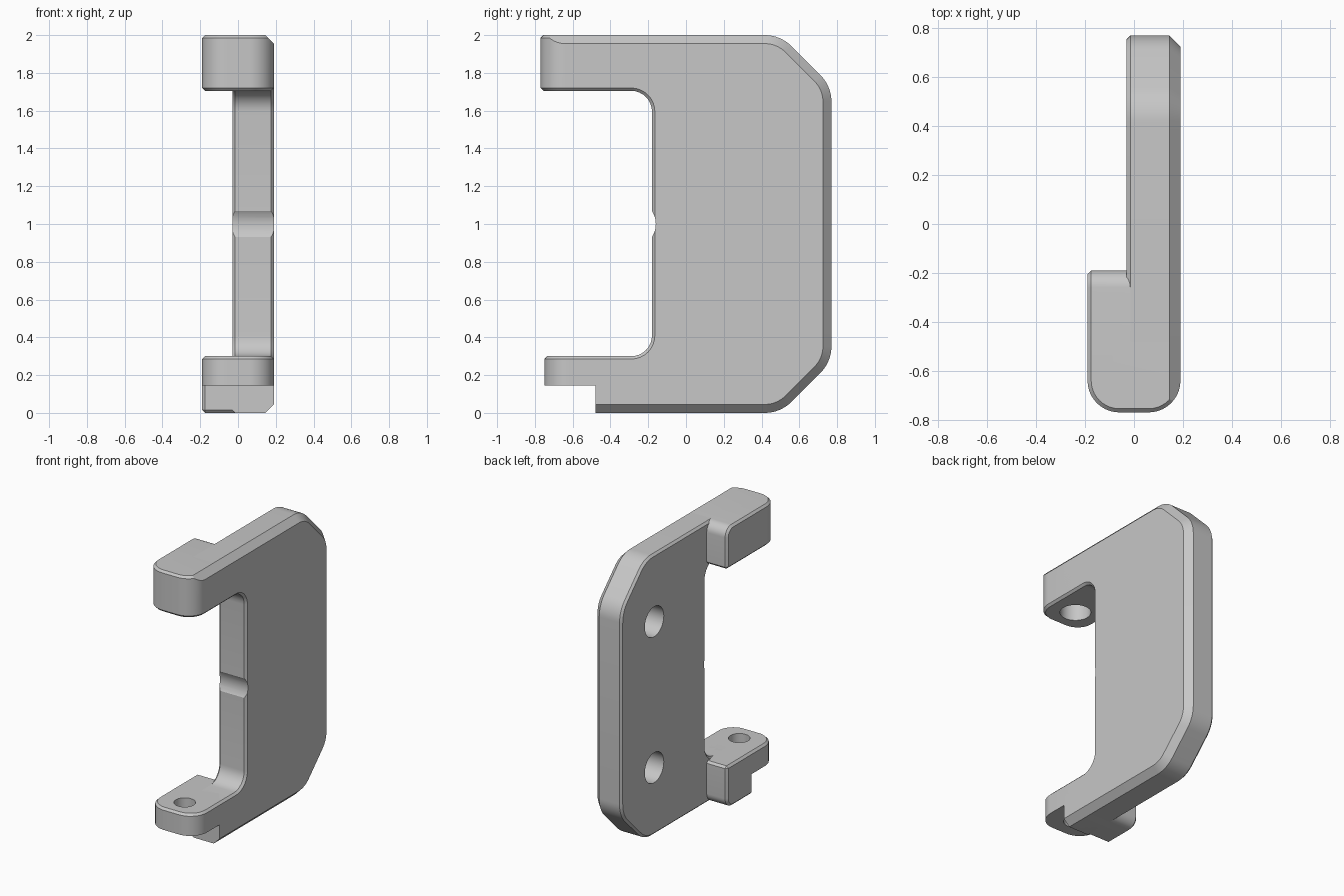
import bpy
import bmesh
import math
from mathutils import Vector, Matrix

cube = bpy.data.objects.get("Cube")
if cube:
    bpy.data.objects.remove(cube, do_unlink=True)

grey = bpy.data.materials.new("plain grey")
grey.use_nodes = True
grey.diffuse_color = (0.57, 0.57, 0.57, 1)
grey.node_tree.nodes["Principled BSDF"].inputs["Base Color"].default_value = grey.diffuse_color

SMALL, LARGE = 0.015, 0.045      # chamfer sizes
HALF = 0.19                      # half width in x
PLATE_X = -0.03                  # inner face of the plate


def make_object(name, bm):
    bmesh.ops.recalc_face_normals(bm, faces=bm.faces)
    mesh = bpy.data.meshes.new(name)
    bm.to_mesh(mesh)
    bm.free()
    mesh.materials.append(grey)
    obj = bpy.data.objects.new(name, mesh)
    bpy.context.collection.objects.link(obj)
    return obj


def bevel(bm, edges, size, segments=1):
    bmesh.ops.bevel(bm, geom=edges, offset=size, offset_type='OFFSET', segments=segments,
                    profile=0.5, affect='EDGES', clamp_overlap=False)


def rounded(corners):
    """Fillet each (y, z, radius) corner of a closed outline."""
    pts = []
    for i, (y, z, r) in enumerate(corners):
        p = Vector((0, y, z))
        if not r:
            pts.append(p)
            continue
        a = (Vector((0, *corners[i - 1][:2])) - p).normalized()
        b = (Vector((0, *corners[(i + 1) % len(corners)][:2])) - p).normalized()
        half = a.angle(b) / 2
        c = p + (a + b).normalized() * r / math.sin(half)
        t = r / math.tan(half)
        start, end = (p + a * t - c).normalized(), (p + b * t - c).normalized()
        pts += [c + start.slerp(end, k / 8).normalized() * r for k in range(9)]
    return pts


def drill(obj, centre, radius, depth, axis='Z'):
    """Subtract a cylinder centred on a point."""
    bm = bmesh.new()
    rot = Matrix.Rotation(math.pi / 2, 4, 'Y') if axis == 'X' else Matrix()
    bmesh.ops.create_cone(bm, cap_ends=True, segments=48, radius1=radius, radius2=radius,
                          depth=depth, matrix=Matrix.Translation(centre) @ rot)
    cutter = make_object("hole_cutter", bm)
    cutter.hide_render = True
    mod = obj.modifiers.new("hole", 'BOOLEAN')
    mod.operation, mod.solver, mod.object = 'DIFFERENCE', 'EXACT', cutter
    bpy.context.view_layer.objects.active = obj
    bpy.ops.object.modifier_apply(modifier=mod.name)
    bpy.data.objects.remove(cutter, do_unlink=True)


def block(name, y0, y1, z0, z1, front_radius=0, back_round=None, cut=None, sharp_base=False):
    """Chamfered block; back_round is the z of a rounded rear edge, cut a side (+1 top, -1 bottom)."""
    bm = bmesh.new()
    bmesh.ops.create_cube(bm, size=1, matrix=Matrix.Translation((0, (y0 + y1) / 2, (z0 + z1) / 2))
                          @ Matrix.Diagonal((2 * HALF, y1 - y0, z1 - z0, 1)))

    def along(axis, test):
        return [e for e in bm.edges
                if abs((e.verts[0].co - e.verts[1].co).normalized()[axis]) > 0.99
                and all(test(v.co) for v in e.verts)]

    if front_radius:
        bevel(bm, along(2, lambda c: c.y < y0 + 0.001), front_radius, 10)
    if back_round is not None:
        bevel(bm, along(0, lambda c: c.y > y1 - 0.001 and abs(c.z - back_round) < 0.001), 0.07, 8)
    bm.normal_update()
    bevel(bm, [e for e in bm.edges if e.calc_face_angle(0) > math.radians(40)
               and not (sharp_base and all(v.co.z < z0 + 0.001 for v in e.verts))], SMALL)
    if cut:
        edge_z = 2 if cut > 0 else 0
        bmesh.ops.bisect_plane(bm, geom=bm.verts[:] + bm.edges[:] + bm.faces[:],
                               plane_co=(HALF - LARGE, 0, edge_z), plane_no=(1, 0, cut),
                               clear_outer=True)
        bmesh.ops.holes_fill(bm, edges=[e for e in bm.edges if e.is_boundary], sides=0)
    return make_object(name, bm)


# Side plate: filleted outline, wide chamfer outside, narrow chamfer elsewhere
outline = rounded([
    (-0.48, 2, 0), (0.5, 2, 0.2), (0.77, 1.73, 0.2), (0.77, 0.27, 0.2), (0.5, 0, 0.2),
    (-0.48, 0, 0), (-0.48, 0.3, 0), (-0.18, 0.3, 0.11), (-0.18, 1.705, 0.11), (-0.48, 1.705, 0)])
bm = bmesh.new()
face = bm.faces.new([bm.verts.new(p + Vector((PLATE_X, 0, 0))) for p in outline])
top = bmesh.ops.extrude_face_region(bm, geom=[face])["geom"]
bmesh.ops.translate(bm, vec=(HALF - PLATE_X, 0, 0),
                    verts=[g for g in top if isinstance(g, bmesh.types.BMVert)])
if not any(all(v.co.x < PLATE_X + 0.001 for v in f.verts) for f in bm.faces):
    bm.faces.new([v for v in bm.verts if v.co.x < PLATE_X + 0.001])
bmesh.ops.recalc_face_normals(bm, faces=bm.faces)


def is_opening(e):
    return all(v.co.y < -0.1 and 0.2 < v.co.z < 1.8 for v in e.verts)


def is_front_end(e):
    return all(v.co.y < -0.479 for v in e.verts)


def rim(x):
    return [e for e in bm.edges if all(abs(v.co.x - x) < 0.001 for v in e.verts)
            and not is_front_end(e)]


bevel(bm, [e for e in rim(HALF) if not is_opening(e)], LARGE)
bevel(bm, [e for e in rim(HALF) if is_opening(e)] + rim(PLATE_X), SMALL)
plate = make_object("side_plate", bm)

# Shallow grip notch and two blind holes in the plate
drill(plate, (0.08, -0.29, 1), 0.13, 0.6, 'X')
for z in (0.48, 1.52):
    drill(plate, (PLATE_X, 0.4, z), 0.107, 0.33, 'X')

# Upper arm with a blind hole underneath
upper_arm = block("upper_arm", -0.77, -0.19, 1.705, 2, 0.13, back_round=2, cut=1)
drill(upper_arm, (0, -0.59, 1.705), 0.1, 0.4)

# Lower arm with a through hole, and the block it rests on
lower_arm = block("lower_arm", -0.75, -0.25, 0.145, 0.3, 0.13, sharp_base=True)
drill(lower_arm, (0, -0.6, 0.22), 0.07, 0.4)
lower_block = block("lower_block", -0.48, -0.19, 0, 0.3, back_round=0, cut=-1)

# Smooth shading with crisp chamfers
for obj in (plate, upper_arm, lower_arm, lower_block):
    bpy.ops.object.select_all(action='DESELECT')
    obj.select_set(True)
    bpy.context.view_layer.objects.active = obj
    bpy.ops.object.shade_smooth_by_angle(angle=math.radians(25))
